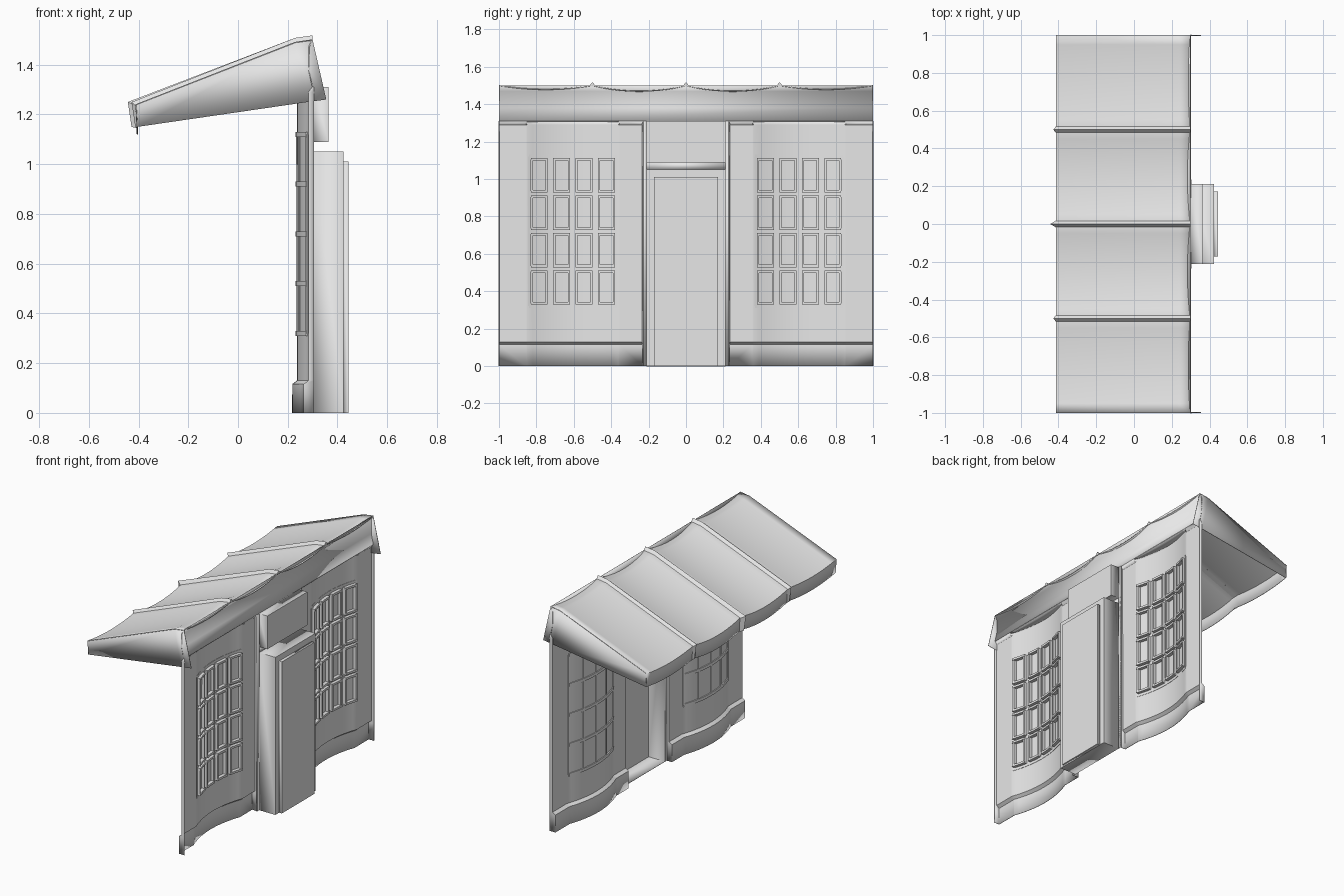
import bpy, bmesh, math

cube = bpy.data.objects.get("Cube")
if cube:
    bpy.data.objects.remove(cube, do_unlink=True)

grey = bpy.data.materials.new("plain_grey")
grey.use_nodes = True
grey.diffuse_color = (0.8, 0.8, 0.8, 1)
grey.node_tree.nodes["Principled BSDF"].inputs["Base Color"].default_value = (0.8, 0.8, 0.8, 1)


def finish(name, bm, thick=0.0):
    bmesh.ops.recalc_face_normals(bm, faces=bm.faces)
    mesh = bpy.data.meshes.new(name)
    bm.to_mesh(mesh)
    bm.free()
    mesh.materials.append(grey)
    ob = bpy.data.objects.new(name, mesh)
    bpy.context.collection.objects.link(ob)
    bpy.ops.object.select_all(action='DESELECT')
    ob.select_set(True)
    bpy.context.view_layer.objects.active = ob
    bpy.ops.object.shade_smooth_by_angle(angle=math.radians(25))
    if thick:
        mod = ob.modifiers.new("thickness", 'SOLIDIFY')
        mod.thickness = thick
        mod.offset = 0
    return ob


def grid(bm, rows, closed=False):
    """Skin a list of equally long point rows."""
    vs = [[bm.verts.new(p) for p in row] for row in rows]
    n = len(rows[0])
    for a, b in zip(vs, vs[1:]):
        for i in range(n if closed else n - 1):
            j = (i + 1) % n
            bm.faces.new((a[i], a[j], b[j], b[i]))
    if closed:
        bm.faces.new(vs[0])
        bm.faces.new(vs[-1])


def sheet(name, rows, thick=0.004):
    bm = bmesh.new()
    grid(bm, rows)
    return finish(name, bm, thick)


WALL = 0.285          # plane of the flat facade
MID, HALF = 0.605, 0.245   # bay centre and half width


def bow(y):
    t = (abs(y) - MID) / HALF
    return WALL - 0.045 * max(0, 1 - t * t)


def bow_bar(bm, y0, y1, z0, z1, out, back, steps):
    """Bar that follows the curve of the bay."""
    rows = []
    for i in range(steps + 1):
        y = y0 + (y1 - y0) * i / steps
        x = bow(y)
        rows.append([(x - out, y, z0), (x + back, y, z0), (x + back, y, z1), (x - out, y, z1)])
    grid(bm, rows, closed=True)


# Facade walls with plinth, flared caps and curved bays
for s, side in ((1, "left"), (-1, "right")):
    arc = [MID - HALF + 2 * HALF * i / 16 for i in range(17)]
    ys = [0.23, 0.355] + arc + [0.855, 1.0]
    rows = []
    for z, off in ((0, -0.02), (0.115, -0.02), (0.13, 0), (1.29, 0), (1.31, 0)):
        row = [(0.305, s * 0.23, z)]
        for y in ys:
            flare = 0.015 if z > 1.3 and not 0.36 <= y <= 0.85 else 0
            row.append((bow(y) + off + flare, s * y, z))
        row.append((0.305, s * 1.0, z))
        rows.append(row)
    sheet(side + "_wall", rows)
    sheet(side + "_bay_ceiling", [[(bow(y), s * y, 1.308) for y in arc],
                                  [(0.30, s * y, 1.308) for y in arc]])

    # Glazing bars outside, raised pane frames inside
    bm = bmesh.new()
    for i in range(5):
        z = 0.32 + 0.2 * i
        bow_bar(bm, s * 0.37, s * 0.84, z - 0.01, z + 0.01, 0.008, 0.004, 16)
        y = s * (MID - 0.232 + 0.116 * i)
        bow_bar(bm, y - 0.008, y + 0.008, 0.32, 1.12, 0.006, 0.004, 1)
    finish(side + "_glazing_bars", bm)
    bm = bmesh.new()
    for col in range(4):
        y = s * (MID - 0.18 + 0.12 * col)
        for row in range(4):
            z = 0.42 + 0.2 * row
            for d in (-1, 1):
                e = z + d * 0.085
                bow_bar(bm, y - 0.045, y + 0.045, e - 0.007, e + 0.007, 0, 0.025, 2)
                e = y + d * 0.04
                bow_bar(bm, e - 0.006, e + 0.006, z - 0.085, z + 0.085, 0, 0.022, 1)
    finish(side + "_pane_frames", bm)

    # Jamb strip beside the doorway
    sheet(side + "_jamb", [[(0.303, s * 0.21, z), (0.303, s * 0.235, z)] for z in (0, 1.31)])

sheet("lintel", [[(0.303, y, z) for y in (-0.21, 0.21)] for z in (1.05, 1.09)])


def recess(name, x0, x1, w, z0, z1):
    """Box left open towards the street."""
    bm = bmesh.new()
    a, b = ([bm.verts.new((x, y, z)) for y, z in ((-w, z0), (w, z0), (w, z1), (-w, z1))]
            for x in (x0, x1))
    for i in range(4):
        j = (i + 1) % 4
        bm.faces.new((a[i], a[j], b[j], b[i]))
    bm.faces.new(b)
    finish(name, bm, 0.003)


recess("doorway", 0.303, 0.423, 0.21, 0, 1.05)
recess("door", 0.423, 0.443, 0.17, 0, 1.01)
recess("transom", 0.303, 0.363, 0.21, 1.09, 1.31)

# Cornice
sheet("cornice", [[(x, -1, z), (x, 1, z)] for x, z in
                  ((0.30, 1.31), (0.285, 1.38), (0.285, 1.47), (0.298, 1.50))])


# Sagging awning with hanging valance
def sag(y):
    t = (y % 0.5) / 0.5
    return -(0.02 if abs(y) > 0.5 else 0.03) * 4 * t * (1 - t)


ys = [-1 + i / 20 for i in range(41)]
profile = ((0.30, 1.50), (0.23, 1.49), (-0.41, 1.24), (-0.405, 1.15))
sheet("awning", [[(x, y, z + sag(y)) for y in ys] for x, z in profile])

# Raised ribs between the awning bays
for n, y in enumerate((-0.5, 0, 0.5)):
    bm = bmesh.new()
    rows = []
    tip = 0.443 if y == 0 else 0.428
    for (x, z), (px, pz) in zip(profile, ((0.30, 1.518), (0.23, 1.508), (-tip, 1.25), (0.015 - tip, 1.15))):
        rows.append([(x, y - 0.02, z - 0.006), (px, y, pz), (x, y + 0.02, z - 0.006)])
    grid(bm, rows, closed=True)
    finish("awning_rib_%d" % (n + 1), bm)

# Awning end panels
for s, side in ((1, "left"), (-1, "right")):
    bm = bmesh.new()
    outline = profile + ((0.28, 1.25), (0.355, 1.26))
    bm.faces.new([bm.verts.new((x, s * 0.998, z)) for x, z in outline])
    finish(side + "_awning_end", bm, 0.004)
